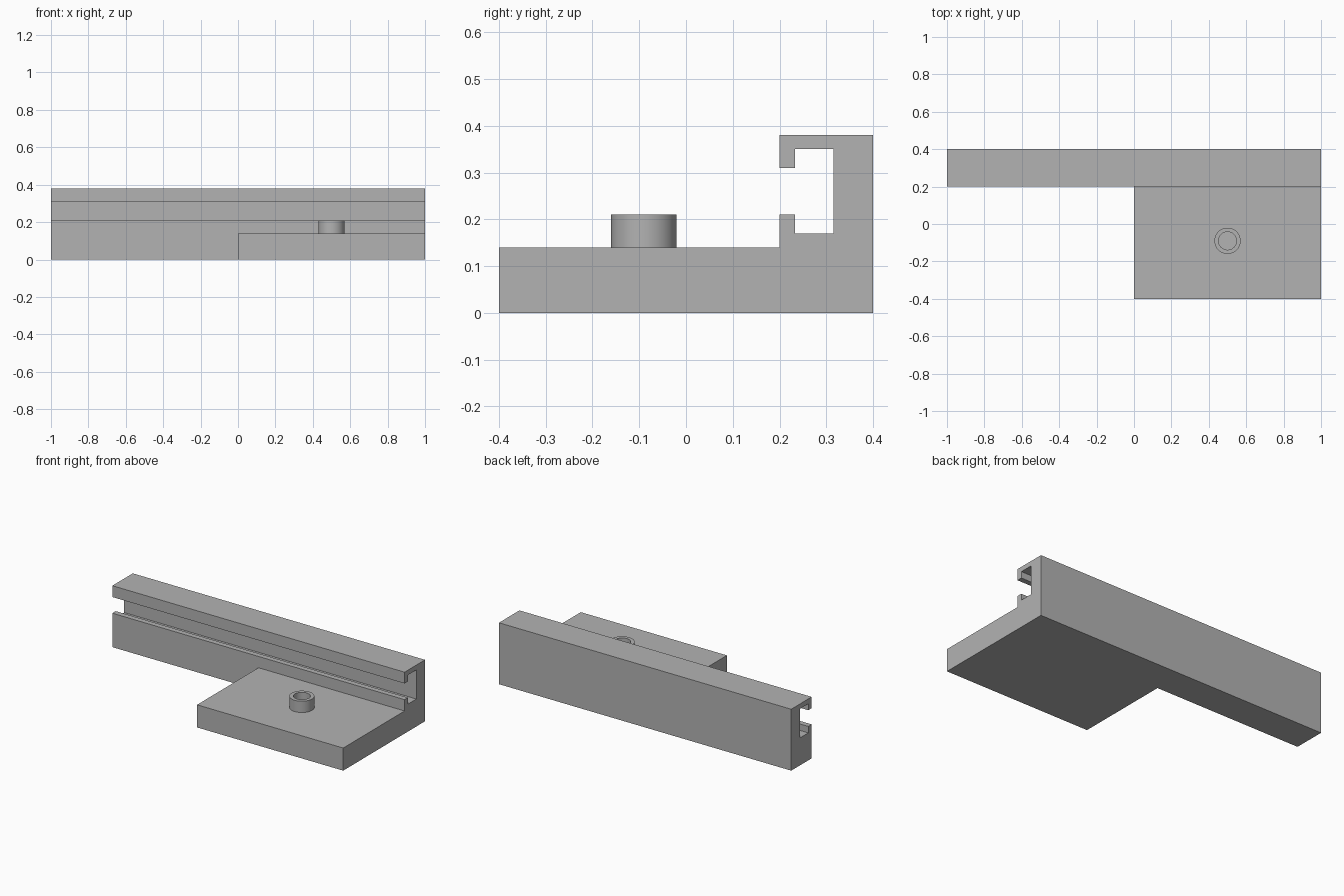
import bpy
import bmesh
import math
from mathutils import Matrix, Vector

# Remove the default cube
cube = bpy.data.objects.get("Cube")
if cube:
    bpy.data.objects.remove(cube, do_unlink=True)

# Single flat grey
grey = bpy.data.materials.new("plain_grey")
grey.use_nodes = True
colour = (0.45, 0.45, 0.45, 1)
grey.diffuse_color = colour
grey.node_tree.nodes["Principled BSDF"].inputs["Base Color"].default_value = colour


def finish(name, bm):
    """Turn a bmesh into a named grey object."""
    bmesh.ops.recalc_face_normals(bm, faces=bm.faces)
    mesh = bpy.data.meshes.new(name)
    bm.to_mesh(mesh)
    bm.free()
    mesh.materials.append(grey)
    obj = bpy.data.objects.new(name, mesh)
    bpy.context.collection.objects.link(obj)
    return obj


def extrude_profile(name, profile, x0, x1):
    """Extrude a closed (y, z) outline along x."""
    bm = bmesh.new()
    face = bm.faces.new([bm.verts.new((x0, y, z)) for y, z in profile])
    result = bmesh.ops.extrude_face_region(bm, geom=[face])
    moved = [v for v in result["geom"] if isinstance(v, bmesh.types.BMVert)]
    bmesh.ops.translate(bm, verts=moved, vec=Vector((x1 - x0, 0, 0)))
    return finish(name, bm)


# Slotted rail along the back
FRONT, LIP, SLOT, BACK = 0.2, 0.233, 0.315, 0.4
rail = [(FRONT, 0), (BACK, 0), (BACK, 0.38), (FRONT, 0.38),
        (FRONT, 0.31), (LIP, 0.31), (LIP, 0.35), (SLOT, 0.35),
        (SLOT, 0.17), (LIP, 0.17), (LIP, 0.21), (FRONT, 0.21)]
extrude_profile("slotted_rail", rail, -1, 1)

# Base plate in front of the left half of the rail
PLATE_TOP = 0.14
plate = [(-0.4, 0), (FRONT, 0), (FRONT, PLATE_TOP), (-0.4, PLATE_TOP)]
extrude_profile("base_plate", plate, 0, 1)

# Hollow boss: tube wall spun around its axis
bm = bmesh.new()
OUTER, INNER, BOSS_TOP = 0.07, 0.048, 0.21
wall = [(OUTER, PLATE_TOP), (OUTER, BOSS_TOP), (INNER, BOSS_TOP), (INNER, PLATE_TOP)]
verts = [bm.verts.new((r, 0, z)) for r, z in wall]
edges = [bm.edges.new(pair) for pair in zip(verts, verts[1:])]
bmesh.ops.spin(bm, geom=verts + edges, cent=(0, 0, 0), axis=(0, 0, 1),
               angle=math.tau, steps=64, use_merge=True)
bmesh.ops.remove_doubles(bm, verts=bm.verts, dist=0.0001)
bmesh.ops.transform(bm, matrix=Matrix.Translation((0.5, -0.09, 0)), verts=bm.verts)
boss = finish("hollow_boss", bm)

# Smooth the round walls, keep the rims sharp
bpy.ops.object.select_all(action="DESELECT")
boss.select_set(True)
bpy.context.view_layer.objects.active = boss
bpy.ops.object.shade_smooth_by_angle(angle=math.radians(30))
